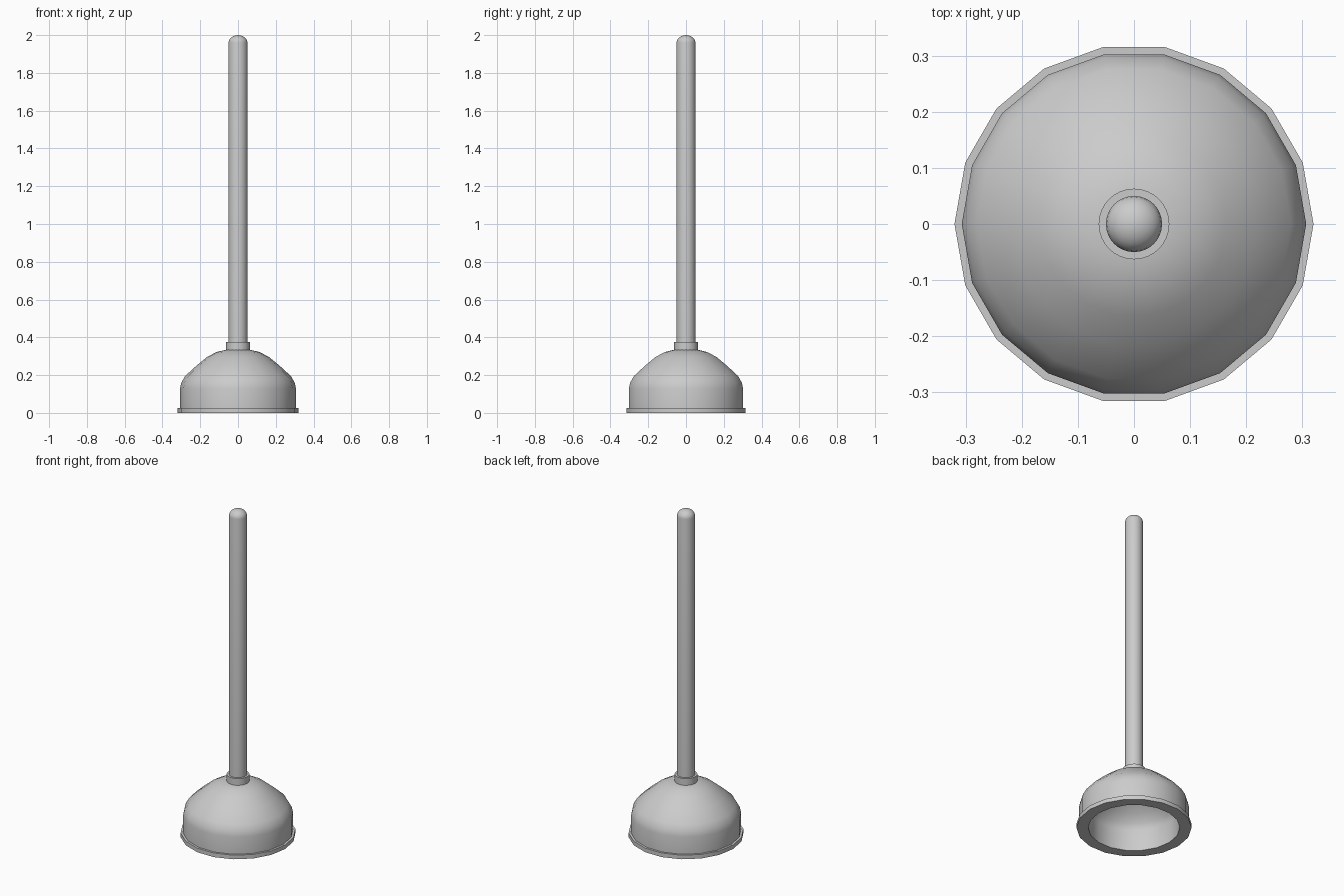
import bpy, bmesh, math

if "Cube" in bpy.data.objects:
    bpy.data.objects.remove(bpy.data.objects["Cube"])


def lathe(name, profile, sides, angle=35):
    """Revolve (radius, height) points about z; radius 0 makes a pole."""
    bm = bmesh.new()
    rings = []
    for r, z in profile:
        if r == 0:
            rings.append([bm.verts.new((0, 0, z))] * sides)
        else:
            rings.append([bm.verts.new((r * math.cos(2 * math.pi * i / sides),
                                        r * math.sin(2 * math.pi * i / sides), z))
                          for i in range(sides)])
    for a, b in zip(rings, rings[1:]):
        for i in range(sides):
            j = (i + 1) % sides
            bm.faces.new(list(dict.fromkeys((a[i], a[j], b[j], b[i]))))
    bmesh.ops.recalc_face_normals(bm, faces=bm.faces)
    mesh = bpy.data.meshes.new(name)
    bm.to_mesh(mesh)
    bm.free()
    obj = bpy.data.objects.new(name, mesh)
    bpy.context.collection.objects.link(obj)
    bpy.ops.object.select_all(action='DESELECT')
    obj.select_set(True)
    bpy.context.view_layer.objects.active = obj
    bpy.ops.object.shade_smooth_by_angle(angle=math.radians(angle))
    return obj


# Hollow rubber cup: inner dome, flat rim, lip, wall and outer dome
lathe("rubber_cup", [
    (0, 0.285), (0.09, 0.275), (0.14, 0.255), (0.20, 0.205), (0.24, 0.165),
    (0.255, 0.13), (0.255, 0),
    (0.32, 0), (0.32, 0.025), (0.307, 0.025), (0.307, 0.13),
    (0.30, 0.16), (0.28, 0.195), (0.22, 0.25), (0.165, 0.295),
    (0.115, 0.322), (0.06, 0.335), (0, 0.335)], 18)

# Collar holding the handle
lathe("collar", [(0, 0.33), (0.063, 0.33), (0.063, 0.375), (0, 0.375)], 32)

# Long handle with a rounded top
tip = [(0.05 * math.cos(t), 1.96 + 0.04 * math.sin(t))
       for t in (math.radians(15 * k) for k in range(6))]
lathe("handle", [(0, 0.335), (0.05, 0.335)] + tip + [(0, 2.0)], 32)
